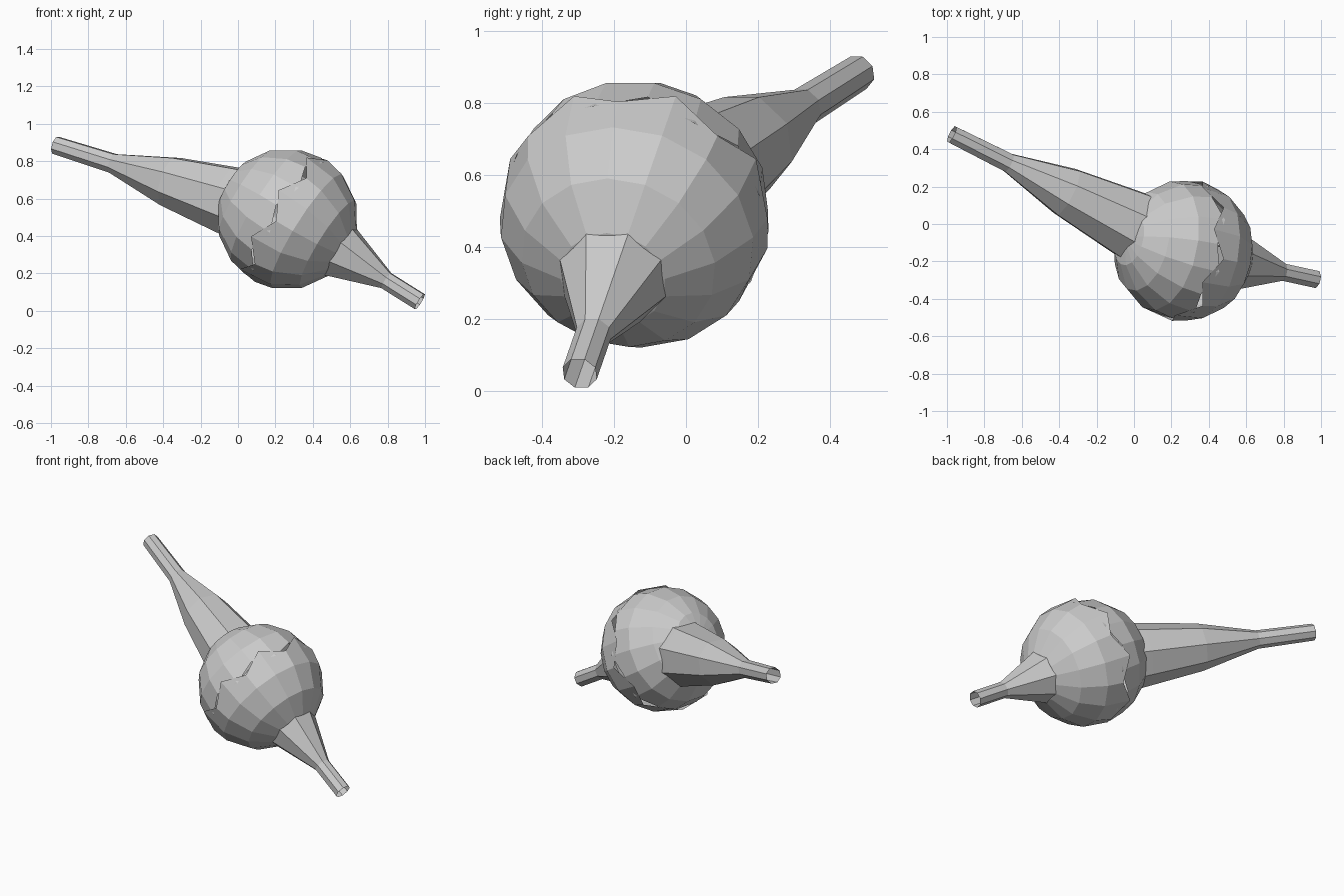
import bpy, bmesh, math
from mathutils import Vector

if "Cube" in bpy.data.objects:
    bpy.data.objects.remove(bpy.data.objects["Cube"])

CENTRE = Vector((0.26, -0.14, 0.495))
RIGHT = Vector((0.71, -0.155, -0.445))   # centre to right nozzle tip
LEFT = Vector((-1.235, 0.62, 0.39))      # centre to left nozzle tip


def lathe(name, axis, rings, sides, pole=None, turn=0.0):
    """Loft rings of (radius, height) round an axis; each may vary by side."""
    bm = bmesh.new()
    rows = []
    for ring in rings:
        row = []
        for i in range(sides):
            r, h = ring(i) if callable(ring) else ring
            a = 2 * math.pi * (i + turn) / sides
            row.append(bm.verts.new((r * math.cos(a), r * math.sin(a), h)))
        rows.append(row)
    for low, high in zip(rows, rows[1:]):
        for i in range(sides):
            j = (i + 1) % sides
            bm.faces.new((low[i], low[j], high[j], high[i]))
    if pole is not None:
        tip = bm.verts.new((0, 0, pole))
        for i in range(sides):
            bm.faces.new((rows[-1][i], rows[-1][(i + 1) % sides], tip))
    bmesh.ops.recalc_face_normals(bm, faces=bm.faces)
    mesh = bpy.data.meshes.new(name)
    bm.to_mesh(mesh)
    bm.free()
    ob = bpy.data.objects.new(name, mesh)
    bpy.context.collection.objects.link(ob)
    ob.location = CENTRE
    ob.rotation_mode = 'QUATERNION'
    ob.rotation_quaternion = axis.to_track_quat('Z', 'Y')
    return ob


def half_shell(name, axis, radius, tooth, turn):
    """Faceted hemisphere with a jagged rim crossing the equator."""
    def rim(i):
        h = -tooth if i % 2 else tooth * 0.6
        return math.sqrt(radius ** 2 - h ** 2), h
    rings = [rim] + [(radius * math.cos(math.radians(a)), radius * math.sin(math.radians(a)))
                     for a in (20, 44, 67)]
    return lathe(name, axis, rings, 16, radius, turn)


# Cracked ball: two shells with interlocking teeth
half_shell("ball_right_half", RIGHT, 0.382, 0.05, 0.0)
half_shell("ball_left_half", -RIGHT, 0.374, 0.03, 0.5)

# Open tapered nozzles
lathe("right_nozzle", RIGHT, [(0.16, 0.30), (0.155, 0.35), (0.05, 0.64), (0.05, 0.855)], 8, turn=0.5)
lathe("left_nozzle", LEFT, [(0.20, 0.28), (0.19, 0.36), (0.142, 0.72), (0.055, 1.08), (0.05, 1.435)], 8, turn=0.5)
